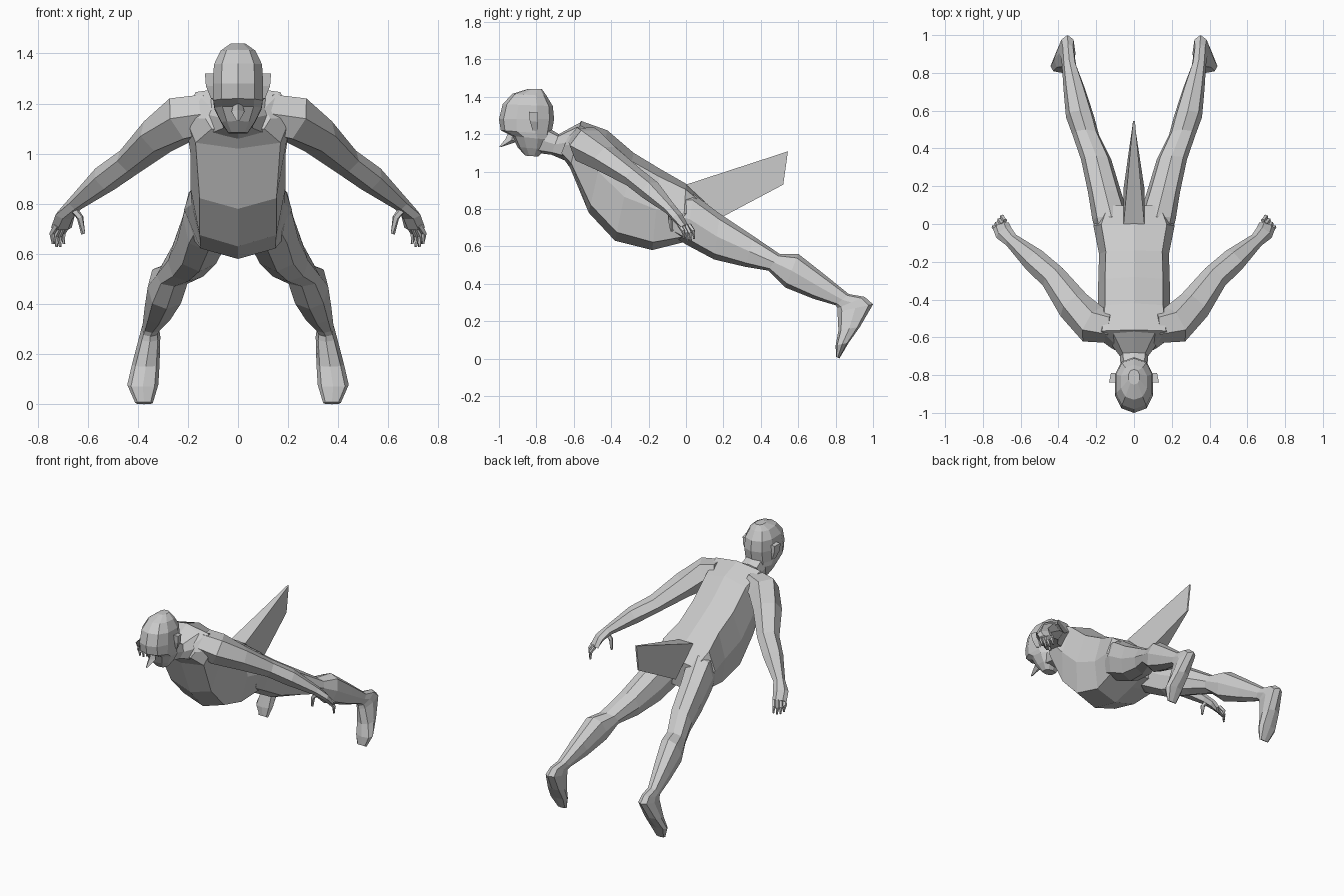
import bpy, bmesh, math
from mathutils import Vector


def skin(name, rings, mirror=False):
    """Join rings of points into a closed, flat-shaded shell."""
    bm = bmesh.new()
    loops = [[bm.verts.new(p) for p in r] for r in rings]
    n = len(loops[0])
    for a, b in zip(loops, loops[1:]):
        for i in range(n):
            j = (i + 1) % n
            bm.faces.new((a[i], a[j], b[j], b[i]))
    bm.faces.new(loops[0])
    bm.faces.new(loops[-1])
    bmesh.ops.recalc_face_normals(bm, faces=bm.faces)
    me = bpy.data.meshes.new(name)
    bm.to_mesh(me)
    bm.free()
    ob = bpy.data.objects.new(name, me)
    bpy.context.collection.objects.link(ob)
    if mirror:
        ob.modifiers.new("mirror", 'MIRROR')
    return ob


def soft(v, p):
    return math.copysign(abs(v) ** p, v) if abs(v) > 1e-6 else 0.0


def loft(name, stations, n=8, p=0.7, turn=0.0, mirror=False):
    """Each station: centre x, upper (y, z), lower (y, z), half width."""
    rings = []
    for cx, top, bot, hw in stations:
        t, b = Vector((cx, *top)), Vector((cx, *bot))
        c, h = (t + b) / 2, (t - b) / 2
        angles = [2 * math.pi * i / n + turn for i in range(n)]
        rings.append([c + h * soft(math.cos(a), p)
                      + Vector((hw * soft(math.sin(a), p), 0, 0)) for a in angles])
    return skin(name, rings, mirror)


def limb(name, path, n=6, mirror=True):
    """Each path point: x, y, z, sideways radius, thickness radius."""
    pts = [Vector(q[:3]) for q in path]
    rings = []
    for i, q in enumerate(path):
        d = (pts[min(i + 1, len(pts) - 1)] - pts[max(i - 1, 0)]).normalized()
        s = d.cross(Vector((0, 0, 1))).normalized()
        u = s.cross(d)
        rings.append([pts[i] + s * q[3] * math.cos(2 * math.pi * k / n)
                      + u * q[4] * math.sin(2 * math.pi * k / n) for k in range(n)])
    return skin(name, rings, mirror)


# Torso, leaning forward, with a hanging belly
loft("torso", [
    (0, (-.63, 1.19), (-.67, 1.09), .13),
    (0, (-.56, 1.27), (-.62, 1.02), .21),
    (0, (-.42, 1.22), (-.52, .78), .19),
    (0, (-.28, 1.10), (-.38, .63), .19),
    (0, (-.14, 1.015), (-.18, .58), .185),
    (0, (0, .935), (-.02, .62), .215),
    (0, (.10, .84), (.08, .65), .17)], p=0.62)

# Neck and head
loft("neck", [
    (0, (-.73, 1.23), (-.80, 1.10), .07),
    (0, (-.68, 1.20), (-.72, 1.09), .075),
    (0, (-.57, 1.26), (-.65, 1.06), .14)])
loft("head", [
    (0, (-.85, 1.44), (-.77, 1.44), .03),
    (0, (-.93, 1.415), (-.745, 1.405), .072),
    (0, (-.98, 1.36), (-.712, 1.35), .1),
    (0, (-1.0, 1.28), (-.705, 1.28), .105),
    (0, (-.99, 1.22), (-.72, 1.20), .103),
    (0, (-.93, 1.19), (-.73, 1.17), .098),
    (0, (-.90, 1.13), (-.75, 1.12), .07),
    (0, (-.86, 1.085), (-.79, 1.08), .04)], n=10, p=0.85)
loft("nose", [
    (0, (-.945, 1.22), (-.90, 1.21), .012),
    (0, (-.965, 1.175), (-.90, 1.16), .026),
    (0, (-1.0, 1.13), (-.985, 1.132), .006)], n=4, p=1)
skin("ear", [[Vector((x0, y, z)), Vector((x1, y, z)), Vector((x1 - .01, y + w, z - .005)),
              Vector((x0, y + w, z - .005))]
             for x0, x1, y, z, w in [(.09, .132, -.84, 1.32, .05),
                                     (.09, .128, -.835, 1.27, .045),
                                     (.09, .108, -.82, 1.22, .025)]], mirror=True)

# Legs running straight into pointed feet
loft("leg", [
    (.115, (-.06, .88), (-.06, .65), .08),
    (.12, (.04, .88), (.0, .61), .10),
    (.155, (.18, .775), (.15, .53), .088),
    (.20, (.36, .655), (.32, .49), .08),
    (.255, (.50, .56), (.44, .47), .07),
    (.285, (.60, .56), (.53, .38), .075),
    (.315, (.74, .45), (.68, .32), .058),
    (.343, (.87, .345), (.80, .285), .038),
    (.350, (.955, .33), (.81, .27), .036),
    (.352, (1.0, .29), (.81, .25), .042),
    (.368, (.93, .17), (.815, .15), .055),
    (.380, (.87, .085), (.80, .07), .062),
    (.375, (.82, .0), (.802, .01), .035)], p=0.8, mirror=True)

# Arms swept back and out, ending at the palm
limb("arm", [
    (.12, -.54, 1.16, .09, .09),
    (.22, -.53, 1.14, .105, .10),
    (.32, -.43, 1.07, .09, .078),
    (.43, -.28, .97, .07, .055),
    (.53, -.19, .90, .065, .055),
    (.65, -.085, .80, .038, .03),
    (.69, -.045, .755, .048, .025),
    (.705, -.01, .705, .045, .018)])

# Fingers fanned across the palm, and the thumb
for k in range(4):
    o = (k - 1.5) * .024
    x, y = .703 + o * .6, -.01 - o * .75
    drop = .012 * abs(k - 1.5)
    limb(f"finger_{k + 1}", [
        (x, y, .715, .012, .012),
        (x + .018, y + .022, .665 + drop, .012, .011),
        (x + .014, y + .027, .622 + drop, .006, .006)], n=5)
limb("thumb", [
    (.665, -.075, .79, .02, .016),
    (.63, -.085, .745, .014, .014),
    (.618, -.075, .68, .008, .009)], n=5)

# Wedge tail, broad at the body and thin at the tip
loft("tail", [
    (0, (.0, .93), (.19, .755), .055),
    (0, (.545, 1.108), (.52, .93), .005)], n=4, p=0.001, turn=math.pi / 4)
